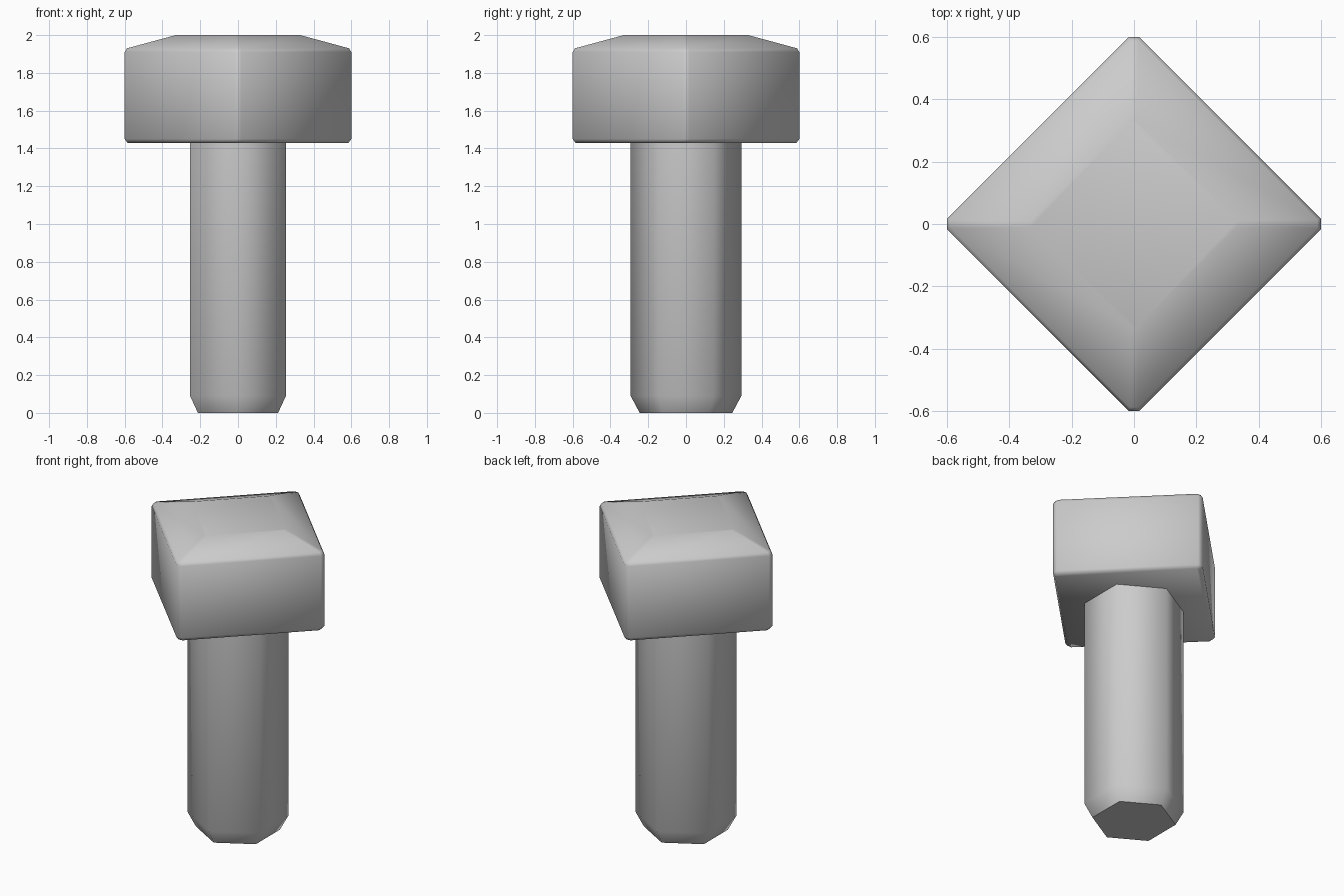
import bpy
import bmesh
from math import cos, sin, pi

cube = bpy.data.objects.get("Cube")
if cube:
    bpy.data.objects.remove(cube, do_unlink=True)

steel = bpy.data.materials.new("light_grey_steel")
steel.use_nodes = True
grey = (0.6, 0.6, 0.6, 1)
steel.diffuse_color = grey
steel.node_tree.nodes["Principled BSDF"].inputs["Base Color"].default_value = grey


def loft(name, rings, sharp_caps):
    """Skin a stack of equal rings, close both ends and shade smooth."""
    bm = bmesh.new()
    stack = [[bm.verts.new(p) for p in ring] for ring in rings]
    n = len(stack[0])
    for low, high in zip(stack, stack[1:]):
        for i in range(n):
            j = (i + 1) % n
            bm.faces.new((low[i], low[j], high[j], high[i]))
    caps = [bm.faces.new(stack[0][::-1]), bm.faces.new(stack[-1])]
    for f in bm.faces:
        f.smooth = True
    if sharp_caps:
        for cap in caps:
            cap.smooth = False
            for e in cap.edges:
                e.smooth = False
    mesh = bpy.data.meshes.new(name)
    bm.to_mesh(mesh)
    bm.free()
    mesh.materials.append(steel)
    obj = bpy.data.objects.new(name, mesh)
    bpy.context.collection.objects.link(obj)
    return obj


def hexagon(radius, z):
    return [(radius * cos(pi / 2 + k * pi / 3), radius * sin(pi / 2 + k * pi / 3), z)
            for k in range(6)]


def diamond(reach, cut, z):
    """Square standing on its corner, each corner clipped flat."""
    points = []
    for k in range(4):
        c, s = cos(k * pi / 2), sin(k * pi / 2)
        for side in (-cut, cut):
            points.append((reach * c - side * s, reach * s + side * c, z))
    return points


# Six-sided shank with a chamfered tip
loft("shank", [hexagon(0.245, 0), hexagon(0.293, 0.09), hexagon(0.293, 1.45)], True)

# Square head with softened edges and a shallow sloping crown
loft("head", [
    diamond(0.585, 0.015, 1.43),
    diamond(0.6, 0.017, 1.45),
    diamond(0.6, 0.017, 1.91),
    diamond(0.588, 0.014, 1.93),
    diamond(0.33, 0.01, 2.0),
], False)
